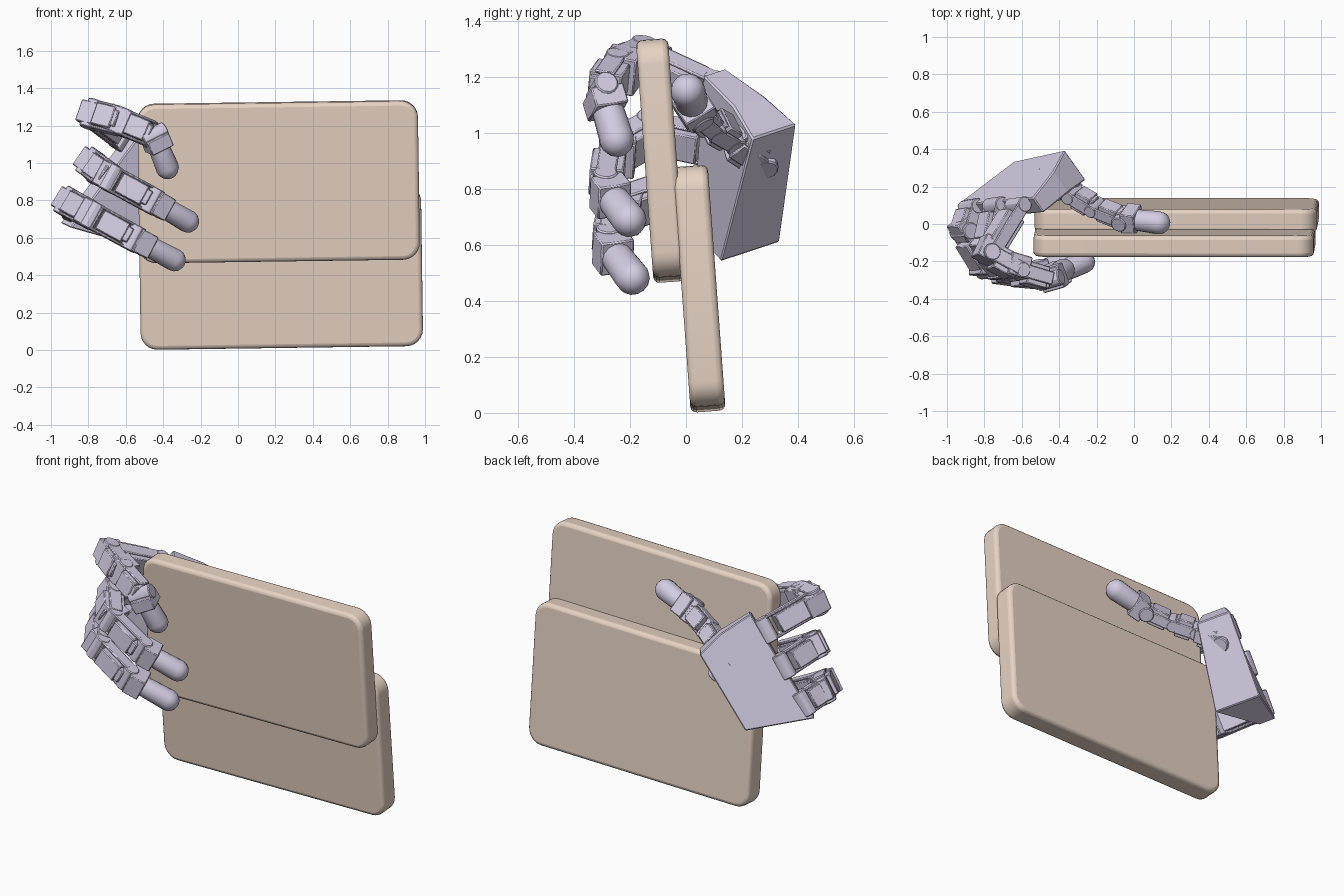
import bpy, bmesh, math
from mathutils import Vector, Matrix

if "Cube" in bpy.data.objects:
    bpy.data.objects.remove(bpy.data.objects["Cube"])

def material(name, rgb):
    m = bpy.data.materials.new(name)
    m.diffuse_color = (*rgb, 1)
    m.use_nodes = True
    m.node_tree.nodes["Principled BSDF"].inputs["Base Color"].default_value = m.diffuse_color
    return m

TAN = material("tan", (0.80, 0.65, 0.55))
LILAC = material("lilac", (0.66, 0.61, 0.77))

def finish(name, bm, mat, bevel=0, segments=1, angle=30, smooth=None):
    me = bpy.data.meshes.new(name)
    bmesh.ops.recalc_face_normals(bm, faces=bm.faces[:])
    bm.to_mesh(me)
    bm.free()
    ob = bpy.data.objects.new(name, me)
    bpy.context.collection.objects.link(ob)
    me.materials.append(mat)
    if bevel:
        b = ob.modifiers.new("bevel", 'BEVEL')
        b.width, b.segments = bevel, segments
        b.limit_method, b.angle_limit = 'ANGLE', math.radians(angle)
    if smooth:
        bpy.ops.object.select_all(action='DESELECT')
        ob.select_set(True)
        bpy.context.view_layer.objects.active = ob
        bpy.ops.object.shade_smooth_by_angle(angle=math.radians(smooth))
    return ob

# stepped board: two leaning rounded slabs that overlap
def slab(name, centre, size):
    bm = bmesh.new()
    bmesh.ops.create_cube(bm, size=1)
    bmesh.ops.scale(bm, vec=size, verts=bm.verts)
    corners = [e for e in bm.edges
               if abs(e.verts[0].co.y - e.verts[1].co.y) > 0.01]
    bmesh.ops.bevel(bm, geom=corners, offset=0.09, segments=6, profile=0.5,
                    affect='EDGES')
    rot = Matrix.Rotation(math.radians(4.2), 4, 'X') @ Matrix.Rotation(math.radians(-0.8), 4, 'Y')
    bm.transform(Matrix.Translation(centre) @ rot)
    return finish(name, bm, TAN, 0.022, 3, 50, 40)

slab("front_slab", (0.217, -0.09, 0.90), (1.50, 0.115, 0.85))
slab("back_slab", (0.229, 0.047, 0.443), (1.51, 0.125, 0.86))

# palm: wedge-shaped housing behind the board's left edge
outer = [Vector(p) for p in ((-.95, .10, .68), (-.64, .335, .61), (-.37, .395, 1.03),
                             (-.43, .28, 1.13), (-.54, .14, 1.23))]
n = Vector((.56, -.785, -.26))
depth = (.10, .27, .20, .14, .10)
bm = bmesh.new()
a = [bm.verts.new(p) for p in outer]
b = [bm.verts.new(p + n * d) for p, d in zip(outer, depth)]
bm.faces.new(a)
bm.faces.new(b[::-1])
for i in range(5):
    j = (i + 1) % 5
    bm.faces.new((a[i], a[j], b[j], b[i]))
finish("palm", bm, LILAC, 0.006)

# finger building blocks
def frame(p, q, side):
    z = (q - p).normalized()
    x = (side - z * side.dot(z)).normalized()
    y = z.cross(x)
    m = Matrix((x, y, z)).transposed().to_4x4()
    m.translation = p
    return m

def box(bm, m, centre, size):
    t = m @ Matrix.Translation(centre) @ Matrix.Diagonal((*size, 1))
    bmesh.ops.create_cube(bm, size=1, matrix=t)

def joint(bm, m, r, w):
    t = m @ Matrix.Rotation(math.pi / 2, 4, 'Y')
    bmesh.ops.create_cone(bm, cap_ends=True, segments=12, radius1=r, radius2=r,
                          depth=w, matrix=t)

def link(bm, p, q, side, w, d):
    m, L = frame(p, q, side), (q - p).length
    box(bm, m, (0, 0, L * .52), (w * .8, d, L * .62))        # motor case
    box(bm, m, (0, d * .1, L * .8), (w * .6, d * .7, L * .3))   # output end
    for s in (-1, 1):                                       # side brackets
        box(bm, m, (s * w * .46, 0, L * .45), (w * .1, d * .6, L * 1.0))
    joint(bm, m, d * .36, w * 1.05)

def fingertip(bm, p, q, side, r):
    m, L = frame(p, q, side), (q - p).length
    box(bm, m, (0, 0, L * .18), (r * 2.1, r * 2, L * .3))
    joint(bm, m, r * .7, r * 2.3)
    s = bmesh.ops.create_uvsphere(bm, u_segments=14, v_segments=8, radius=r)['verts']
    for v in s:
        if v.co.z > -1e-4:
            v.co.z += L - r
        else:
            v.co.z = v.co.z * .2 + L * .3
    bmesh.ops.transform(bm, matrix=m, verts=s)

def finger(name, pts, side, sizes, knuckle=None):
    pts, side = [Vector(p) for p in pts], Vector(side)
    bm = bmesh.new()
    for i, (w, d) in enumerate(sizes):
        link(bm, pts[i], pts[i + 1], side, w, d)
    fingertip(bm, pts[-2], pts[-1], side, 0.062)
    if knuckle:                                             # knuckle motor blocks
        m = frame(pts[1], pts[2], side)
        box(bm, m, (0, -.02, -.01), (.12, .13, .11))
        m = frame(pts[2], pts[3], side)
        box(bm, m, (0, knuckle, -.02), (.14, .12, .12))
    return finish(name, bm, LILAC, 0.005, 1, 40, 30)

# three fingers curl round the left edge, the thumb presses from behind
SIDE = (.5, .05, .85)
SIZES = [(.14, .12), (.15, .13), (.14, .12)]
finger("upper_finger", [(-.62, .10, 1.14), (-.78, -.16, 1.26), (-.62, -.25, 1.22),
                        (-.45, -.30, 1.15), (-.355, -.23, .92)], SIDE, SIZES, -.02)
finger("middle_finger", [(-.74, .10, .95), (-.79, -.13, 1.00), (-.68, -.27, .92),
                         (-.46, -.29, .80), (-.22, -.18, .66)], SIDE, SIZES, -.03)
finger("lower_finger", [(-.87, .09, .75), (-.91, -.04, .79), (-.78, -.25, .72),
                        (-.56, -.28, .60), (-.29, -.17, .455)], SIDE, SIZES, -.03)
finger("thumb", [(-.44, .27, .92), (-.33, .16, .99), (-.21, .09, 1.03),
                 (-.06, .03, 1.08), (.19, .0, 1.17)], (.2, .5, -.8),
       [(.15, .13), (.12, .11), (.12, .10)])
